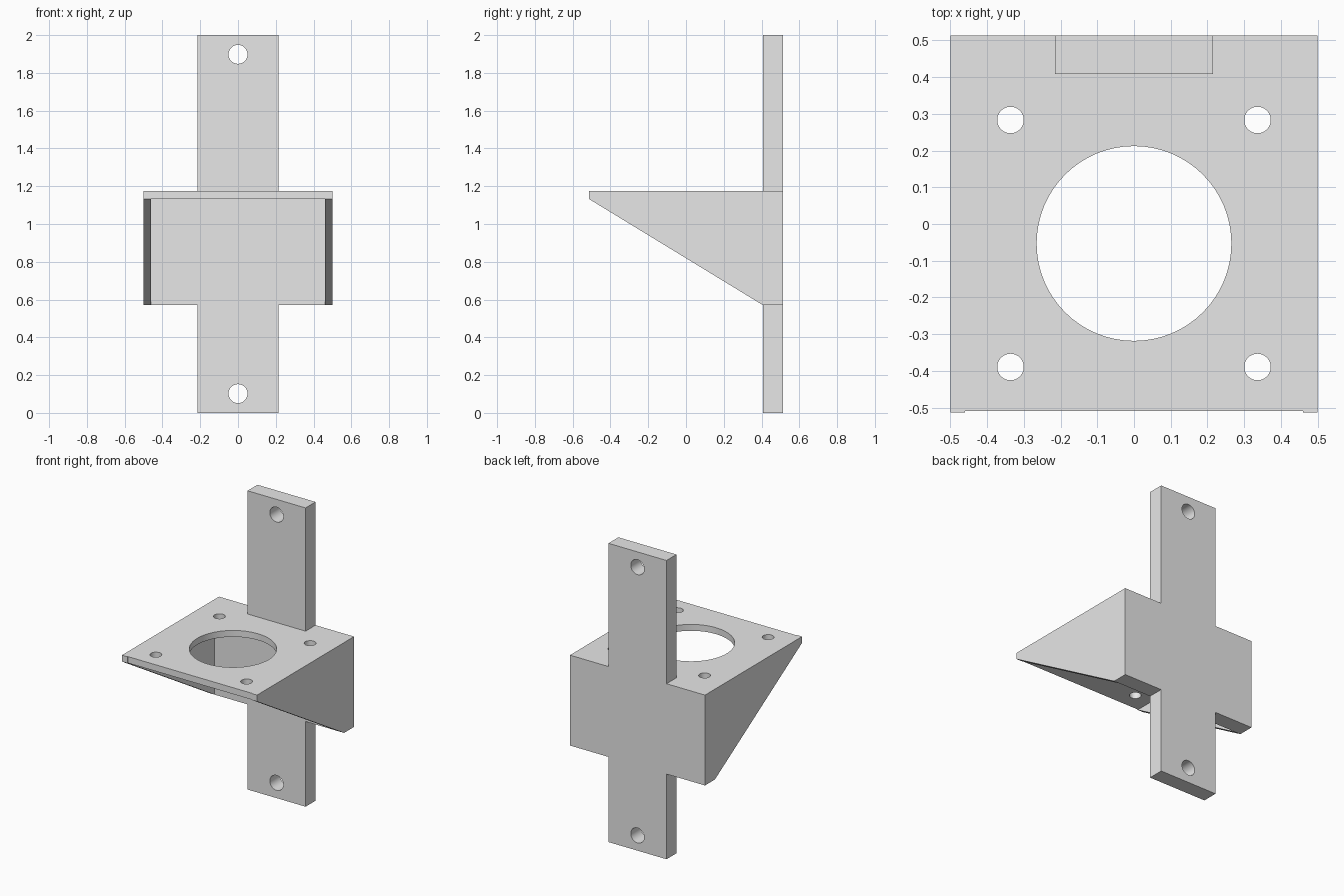
import bpy
import bmesh
from mathutils import Matrix, Vector

if "Cube" in bpy.data.objects:
    bpy.data.objects.remove(bpy.data.objects["Cube"], do_unlink=True)

# Main dimensions
HALF, STRAP, WALL = 0.5, 0.215, 0.04
FRONT, INNER, BACK = -0.513, 0.408, 0.513
LOW, UNDER, TOP, HEIGHT = 0.57, 1.132, 1.175, 2.0

grey = bpy.data.materials.new("plain_grey")
grey.use_nodes = True
grey.diffuse_color = (0.8, 0.8, 0.8, 1)
grey.node_tree.nodes["Principled BSDF"].inputs["Base Color"].default_value = (0.8, 0.8, 0.8, 1)


def add_object(name, bm):
    bmesh.ops.recalc_face_normals(bm, faces=bm.faces)
    mesh = bpy.data.meshes.new(name)
    bm.to_mesh(mesh)
    bm.free()
    obj = bpy.data.objects.new(name, mesh)
    bpy.context.collection.objects.link(obj)
    mesh.materials.append(grey)
    return obj


def prism(name, outline, depth):
    """Extrude a closed outline along the depth vector."""
    bm = bmesh.new()
    face = bm.faces.new([bm.verts.new(p) for p in outline])
    grown = bmesh.ops.extrude_face_region(bm, geom=[face], use_keep_orig=True)
    verts = [g for g in grown["geom"] if isinstance(g, bmesh.types.BMVert)]
    bmesh.ops.translate(bm, verts=verts, vec=depth)
    return add_object(name, bm)


def drill(obj, axis, holes):
    """Cut round through holes, given as (centre, radius), along the axis."""
    bm = bmesh.new()
    turn = Vector((0, 0, 1)).rotation_difference(Vector(axis)).to_matrix().to_4x4()
    for centre, radius in holes:
        bmesh.ops.create_cone(bm, cap_ends=True, segments=64, radius1=radius,
                              radius2=radius, depth=0.3,
                              matrix=Matrix.Translation(centre) @ turn)
    cutter = add_object("hole_cutter", bm)
    cutter.hide_render = True
    mod = obj.modifiers.new("holes", 'BOOLEAN')
    mod.operation, mod.solver, mod.object = 'DIFFERENCE', 'EXACT', cutter
    bpy.ops.object.select_all(action='DESELECT')
    bpy.context.view_layer.objects.active = obj
    obj.select_set(True)
    bpy.ops.object.modifier_apply(modifier=mod.name)
    bpy.data.objects.remove(cutter, do_unlink=True)
    bpy.ops.object.shade_smooth_by_angle()


# Cross-shaped back plate with a mounting hole at each end
right_side = [(STRAP, 0), (STRAP, LOW), (HALF, LOW),
              (HALF, TOP), (STRAP, TOP), (STRAP, HEIGHT)]
cross = right_side + [(-x, z) for x, z in reversed(right_side)]
back_plate = prism("back_plate", [(x, INNER, z) for x, z in cross], (0, BACK - INNER, 0))
middle = (INNER + BACK) / 2
drill(back_plate, (0, 1, 0), [((0, middle, z), 0.05) for z in (0.102, 1.898)])

# Shelf with a large opening and four screw holes
inside = HALF - WALL
edge = FRONT + 0.004
shelf = prism("shelf", [(-inside, edge, UNDER), (inside, edge, UNDER),
                        (inside, INNER, UNDER), (-inside, INNER, UNDER)],
              (0, 0, TOP - UNDER))
centre_y, pitch = -0.053, 0.336
holes = [((0, centre_y, TOP), 0.265)]
holes += [((sx * pitch, centre_y + sy * pitch, TOP), 0.036)
          for sx in (-1, 1) for sy in (-1, 1)]
drill(shelf, (0, 0, 1), holes)

# Tapered side walls that brace the shelf
brace = [(FRONT, TOP), (FRONT, UNDER), (INNER, LOW), (INNER, TOP)]
for side, name in ((1, "left_brace"), (-1, "right_brace")):
    prism(name, [(side * inside, y, z) for y, z in brace], (side * WALL, 0, 0))
